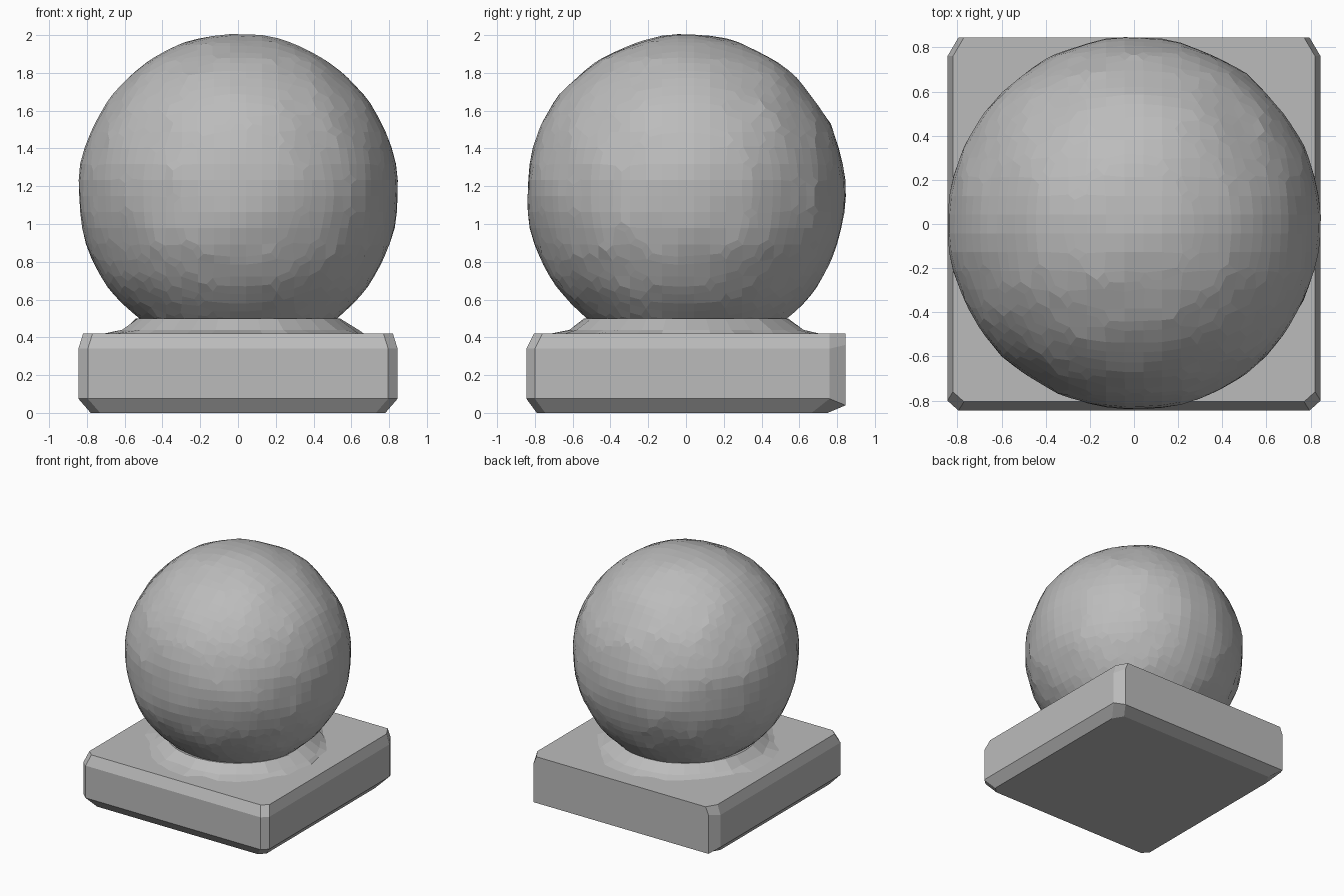
import bpy, bmesh, math, random
from mathutils import Vector

random.seed(4)
cube = bpy.data.objects.get("Cube")
if cube:
    bpy.data.objects.remove(cube, do_unlink=True)

# One stone colour
stone = bpy.data.materials.new("stone grey")
stone.use_nodes = True
GREY = (0.5, 0.5, 0.5, 1)
stone.diffuse_color = GREY
stone.node_tree.nodes["Principled BSDF"].inputs["Base Color"].default_value = GREY


def finish(bm, name):
    bmesh.ops.recalc_face_normals(bm, faces=bm.faces[:])
    mesh = bpy.data.meshes.new(name)
    bm.to_mesh(mesh)
    bm.free()
    mesh.materials.append(stone)
    obj = bpy.data.objects.new(name, mesh)
    bpy.context.collection.objects.link(obj)
    return obj


def loft(rings, name, cap_bottom=True):
    """Join stacked rings of points into a closed solid."""
    bm = bmesh.new()
    loops = [[bm.verts.new(p) for p in ring] for ring in rings]
    n = len(loops[0])
    for low, high in zip(loops, loops[1:]):
        for i in range(n):
            j = (i + 1) % n
            bm.faces.new((low[i], low[j], high[j], high[i]))
    bm.faces.new(loops[-1])
    if cap_bottom:
        bm.faces.new(loops[0][::-1])
    return finish(bm, name)


def block_ring(x, front, back, z, z_back):
    """Rectangle with clipped corners, longer clips along the rear sides."""
    cx, cf, cb = 0.05, 0.045, 0.085
    half = [(x - cx, front, z), (x, front + cf, z),
            (x, back - cb, z), (x - cx, back, z_back)]
    return half + [(-px, py, pz) for px, py, pz in reversed(half)]


# Square plinth with worn, chamfered edges
loft([block_ring(0.78, -0.79, 0.75, 0, 0),
      block_ring(0.845, -0.845, 0.845, 0.075, 0.04),
      block_ring(0.845, -0.845, 0.845, 0.34, 0.36),
      block_ring(0.82, -0.805, 0.845, 0.42, 0.42)], "plinth")

# Flared collar spreading out over the plinth
collar = []
for radius, z, wobble in ((0.70, 0.415, 0.05), (0.62, 0.44, 0.02), (0.54, 0.5, 0)):
    ring = []
    for i in range(32):
        a = math.tau * i / 32
        r = radius + random.uniform(-wobble, wobble)
        ring.append((r * math.cos(a), r * math.sin(a), z))
    collar.append(ring)
loft(collar, "collar")

# Rough ball: uneven sphere, remeshed into blocky facets
bm = bmesh.new()
bmesh.ops.create_icosphere(bm, subdivisions=4, radius=0.85)
for v in bm.verts:
    v.co *= 1 + random.uniform(-0.012, 0.012)
    v.co.z += 1.16
ball = finish(bm, "ball")
remesh = ball.modifiers.new("facets", "REMESH")
remesh.mode = "VOXEL"
remesh.voxel_size = 0.085
bpy.context.view_layer.objects.active = ball
bpy.ops.object.modifier_apply(modifier=remesh.name)

# Trim the ball where it sits on the collar and keep its facets flat
bm = bmesh.new()
bm.from_mesh(ball.data)
bmesh.ops.bisect_plane(bm, geom=bm.verts[:] + bm.edges[:] + bm.faces[:],
                       plane_co=Vector((0, 0, 0.495)), plane_no=Vector((0, 0, 1)),
                       clear_inner=True)
for f in bm.faces:
    f.smooth = False
bm.to_mesh(ball.data)
bm.free()
